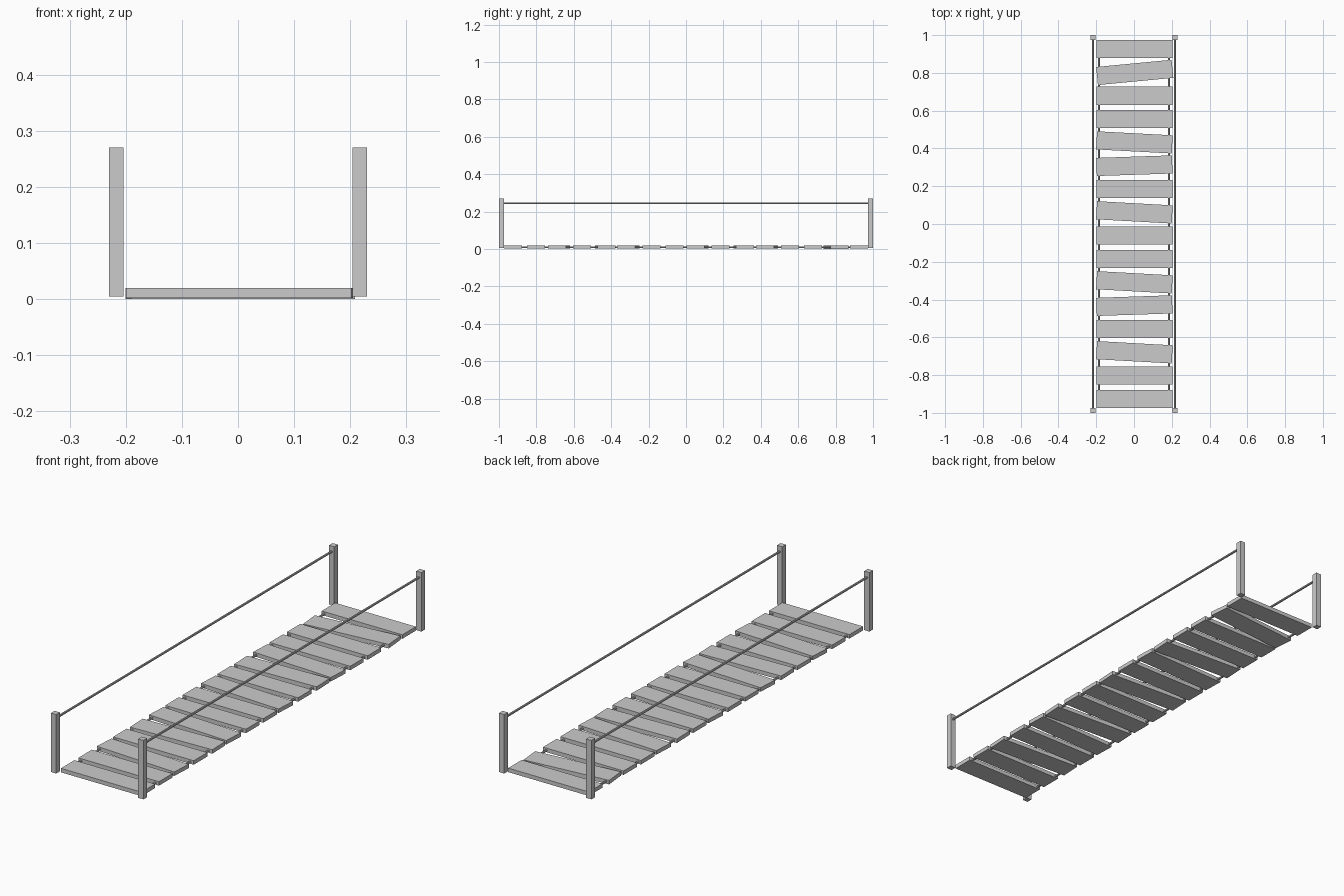
import bpy, math

if "Cube" in bpy.data.objects:
    bpy.data.objects.remove(bpy.data.objects["Cube"])

# Helper: box with given size, centre and turn about z
def box(name, size, loc, turn=0.0):
    bpy.ops.mesh.primitive_cube_add(size=1, location=loc, rotation=(0, 0, turn))
    ob = bpy.context.object
    ob.name = name
    ob.scale = size
    return ob

# Helper: straight rope along y
def rope(name, x, z, radius, length):
    bpy.ops.mesh.primitive_cylinder_add(vertices=8, radius=radius, depth=length,
                                        location=(x, 0, z), rotation=(math.pi / 2, 0, 0))
    bpy.context.object.name = name

# Planks: evenly spaced, some knocked askew
turns = {1: 0.095, 4: -0.053, 5: 0.033, 7: -0.055, 10: -0.055, 11: 0.033, 13: -0.055}
for i in range(16):
    y = 0.926 - i * 1.852 / 15
    turn = turns.get(i, 0.0)
    x = 0.004 if i == 1 else 0.002
    box(f"plank_{i + 1}", (0.401, 0.096, 0.018), (x, y, 0.011 if i != 1 else 0.009), turn)

# Corner posts, handrail ropes and the ropes carrying the planks
for side, sx in (("left", -1), ("right", 1)):
    for end, sy in (("front", -1), ("back", 1)):
        box(f"post_{end}_{side}", (0.026, 0.026, 0.265), (sx * 0.217, sy * 0.987, 0.1375))
    rope(f"handrail_{side}", sx * 0.217, 0.245, 0.005, 1.96)
    rope(f"deck_rope_{side}", sx * 0.185, 0.010, 0.005, 1.86)
